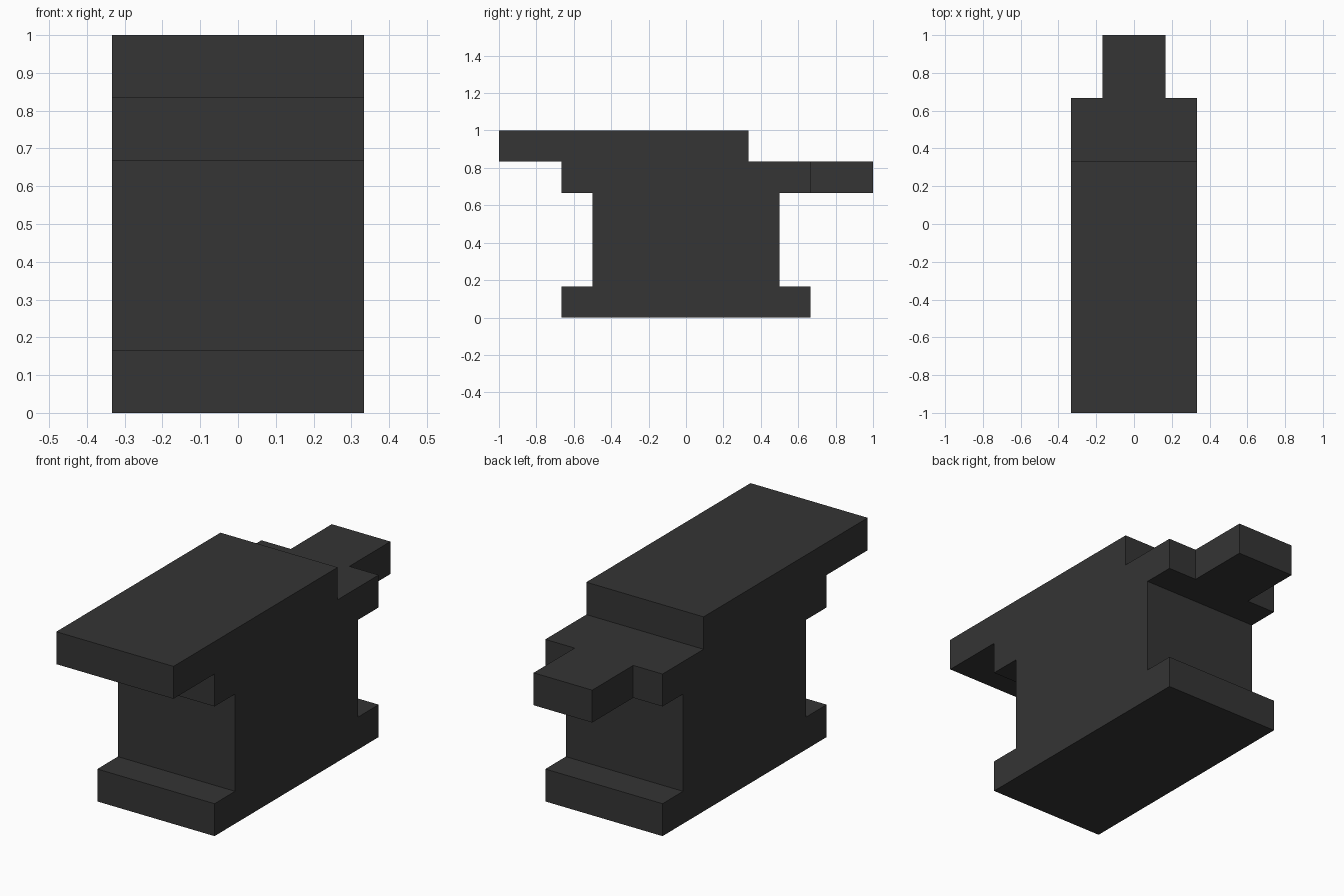
import bpy, bmesh

if "Cube" in bpy.data.objects:
    bpy.data.objects.remove(bpy.data.objects["Cube"])

iron = bpy.data.materials.new("dark iron")
iron.diffuse_color = (0.035, 0.035, 0.035, 1)
iron.use_nodes = True
iron.node_tree.nodes["Principled BSDF"].inputs["Base Color"].default_value = iron.diffuse_color

U = 1 / 6  # modelling unit


def extrude_profile(name, points, half_width):
    """Extrude a (y, z) outline symmetrically across x."""
    bm = bmesh.new()
    face = bm.faces.new([bm.verts.new((-half_width * U, y * U, z * U)) for y, z in points])
    ext = bmesh.ops.extrude_face_region(bm, geom=[face], use_keep_orig=True)
    verts = [v for v in ext["geom"] if isinstance(v, bmesh.types.BMVert)]
    bmesh.ops.translate(bm, verts=verts, vec=(2 * half_width * U, 0, 0))
    bmesh.ops.recalc_face_normals(bm, faces=bm.faces[:])
    mesh = bpy.data.meshes.new(name)
    bm.to_mesh(mesh)
    bm.free()
    mesh.materials.append(iron)
    obj = bpy.data.objects.new(name, mesh)
    bpy.context.collection.objects.link(obj)
    return obj


# Body: foot, waist, shoulder and overhanging striking face in one outline
extrude_profile("anvil_body", [
    (-4, 0), (4, 0), (4, 1), (3, 1), (3, 4), (4, 4),
    (4, 5), (2, 5), (2, 6), (-6, 6), (-6, 5), (-4, 5),
    (-4, 4), (-3, 4), (-3, 1), (-4, 1)], 2)

# Horn: narrow block at the back, pulled out of the shoulder face
horn = extrude_profile("anvil_horn", [(4, 4), (6, 4), (6, 5), (4, 5)], 1)
bm = bmesh.new()
bm.from_mesh(horn.data)
hidden = [f for f in bm.faces if f.normal.y < -0.9]  # face buried against the body
bmesh.ops.delete(bm, geom=hidden, context='FACES_ONLY')
bm.to_mesh(horn.data)
bm.free()
